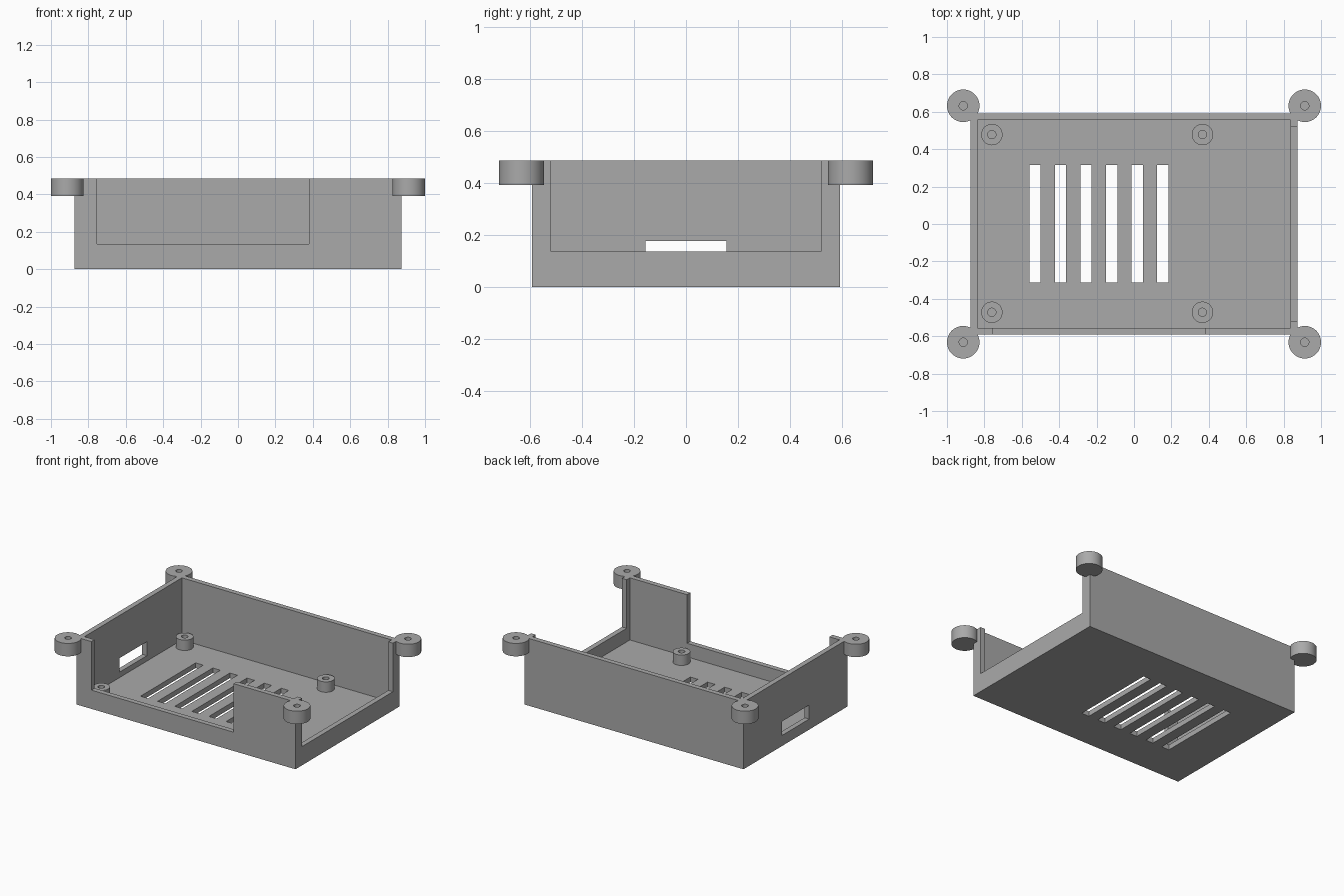
import bpy, bmesh, math
from mathutils import Vector

cube = bpy.data.objects.get("Cube")
if cube:
    bpy.data.objects.remove(cube, do_unlink=True)

# Single material
grey = bpy.data.materials.new("plain grey")
grey.use_nodes = True
colour = (0.40, 0.40, 0.40, 1)
grey.diffuse_color = colour
grey.node_tree.nodes["Principled BSDF"].inputs["Base Color"].default_value = colour

# Main dimensions
HX, HY, TOP = 0.873, 0.592, 0.485
WALL = 0.037
HIGH = TOP + 0.1


def add_object(name, bm):
    bmesh.ops.recalc_face_normals(bm, faces=bm.faces)
    mesh = bpy.data.meshes.new(name)
    bm.to_mesh(mesh)
    bm.free()
    mesh.materials.append(grey)
    obj = bpy.data.objects.new(name, mesh)
    bpy.context.collection.objects.link(obj)
    return obj


def box(name, low, high):
    low, high = Vector(low), Vector(high)
    bm = bmesh.new()
    bmesh.ops.create_cube(bm, size=1)
    for v in bm.verts:
        v.co = (low + high) / 2 + v.co * (high - low)
    return add_object(name, bm)


def activate(obj):
    bpy.ops.object.select_all(action='DESELECT')
    obj.select_set(True)
    bpy.context.view_layer.objects.active = obj


def cut(target, low, high):
    cutter = box("cutter", low, high)
    cutter.hide_render = True
    mod = target.modifiers.new("cut", 'BOOLEAN')
    mod.operation = 'DIFFERENCE'
    mod.solver = 'EXACT'
    mod.object = cutter
    activate(target)
    bpy.ops.object.modifier_apply(modifier=mod.name)
    bpy.data.objects.remove(cutter, do_unlink=True)


def boss(name, x, y, radius, hole, bottom, top, hole_floor):
    """Round post with a blind screw hole, turned from a profile."""
    profile = [(0, hole_floor), (hole, hole_floor), (hole, top),
               (radius, top), (radius, bottom), (0, bottom)]
    bm = bmesh.new()
    verts = [bm.verts.new((r, 0, z)) for r, z in profile]
    edges = [bm.edges.new(pair) for pair in zip(verts, verts[1:])]
    bmesh.ops.spin(bm, geom=verts + edges, cent=(0, 0, 0), axis=(0, 0, 1),
                   angle=math.tau, steps=48)
    bmesh.ops.remove_doubles(bm, verts=bm.verts, dist=0.0005)
    obj = add_object(name, bm)
    obj.location = (x, y, 0)
    activate(obj)
    bpy.ops.object.shade_smooth_by_angle(angle=math.radians(35))


# Tray: hollowed block
tray = box("tray", (-HX, -HY, 0), (HX, HY, TOP))
cut(tray, (-HX + WALL, -HY + WALL, WALL), (HX - WALL, HY - WALL, HIGH))

# Open notches in the front wall and the +x wall
cut(tray, (-0.755, -HY - 0.1, 0.135), (0.38, -HY + WALL + 0.02, HIGH))
cut(tray, (HX - WALL - 0.02, -0.518, 0.135), (HX + 0.1, 0.518, HIGH))

# Port window in the -x wall
cut(tray, (-HX - 0.1, -0.156, 0.076), (-HX + WALL + 0.02, 0.156, 0.177))

# Vent slots in the floor
for i in range(6):
    x = -0.529 + i * 0.1365
    cut(tray, (x - 0.03, -0.312, -0.1), (x + 0.03, 0.316, WALL + 0.02))

# Corner screw tabs
for side, sx in (("left", 1), ("right", -1)):
    for end, sy in (("front", -1), ("back", 1)):
        boss(f"{end}_{side}_screw_tab", sx * 0.913, sy * 0.632,
             0.087, 0.022, 0.392, TOP, 0.41)

# Board standoffs on the floor
for side, x in (("left", 0.366), ("right", -0.76)):
    for end, y in (("front", -0.472), ("back", 0.478)):
        boss(f"{end}_{side}_standoff", x, y, 0.057, 0.022,
             WALL - 0.005, 0.112, WALL + 0.001)
